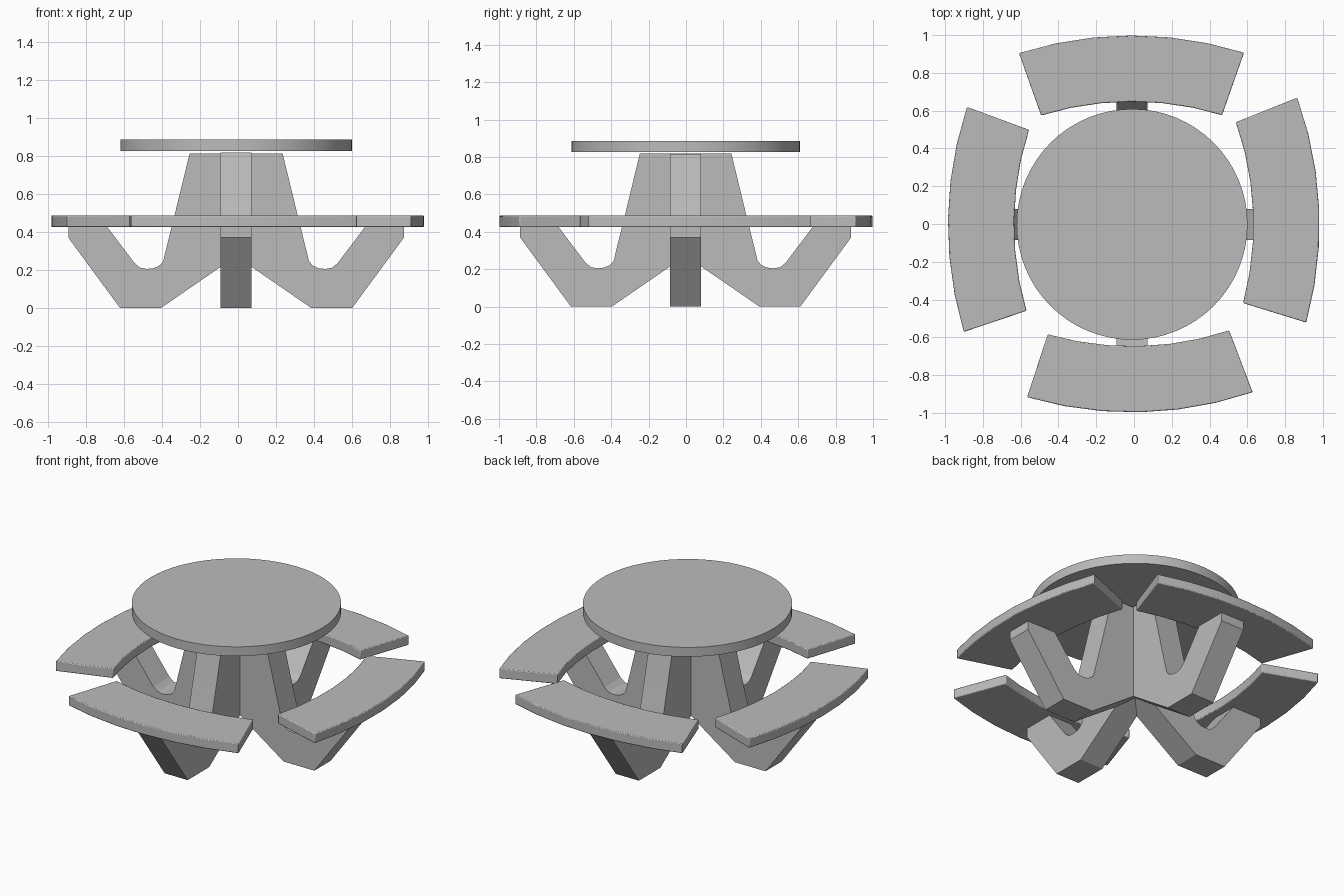
import bpy, bmesh, math
from mathutils import Matrix, Vector

if "Cube" in bpy.data.objects:
    bpy.data.objects.remove(bpy.data.objects["Cube"])

CENTRE = Vector((-0.01, -0.002, 0))

grey = bpy.data.materials.new("plain grey")
grey.use_nodes = True
grey.diffuse_color = (0.5, 0.5, 0.5, 1)
grey.node_tree.nodes["Principled BSDF"].inputs["Base Color"].default_value = (0.5, 0.5, 0.5, 1)


def extruded(name, points, direction, matrix):
    """Solid made by pushing a flat outline along a direction."""
    bm = bmesh.new()
    face = bm.faces.new([bm.verts.new(p) for p in points])
    grown = bmesh.ops.extrude_face_region(bm, geom=[face], use_keep_orig=True)
    moved = [v for v in grown["geom"] if isinstance(v, bmesh.types.BMVert)]
    bmesh.ops.translate(bm, verts=moved, vec=direction)
    bmesh.ops.recalc_face_normals(bm, faces=bm.faces)
    bm.transform(matrix)
    mesh = bpy.data.meshes.new(name)
    bm.to_mesh(mesh)
    bm.free()
    mesh.materials.append(grey)
    obj = bpy.data.objects.new(name, mesh)
    bpy.context.collection.objects.link(obj)
    return obj


def smooth(obj, angle):
    bpy.ops.object.select_all(action="DESELECT")
    obj.select_set(True)
    bpy.context.view_layer.objects.active = obj
    bpy.ops.object.shade_smooth_by_angle(angle=math.radians(angle))


# Round table top
bpy.ops.mesh.primitive_cylinder_add(vertices=64, radius=0.611, depth=0.06,
                                    location=CENTRE + Vector((0, 0, 0.857)))
table_top = bpy.context.object
table_top.name = "table_top"
table_top.data.materials.append(grey)
smooth(table_top, 30)

# Crossed frames: pedestal, feet and bench arms in one W-shaped profile
HALF = [(0.245, 0.815), (0.325, 0.487), (0.385, 0.245), (0.405, 0.222),
        (0.435, 0.209), (0.47, 0.205), (0.505, 0.211), (0.535, 0.235),
        (0.68, 0.427), (0.885, 0.427), (0.885, 0.37), (0.613, 0), (0.395, 0)]
THICK = 0.165


def frame(name, turn, rise):
    right = [(r, z + (rise if z > 0.8 else 0)) for r, z in HALF]
    outline = right + [(0, 0.272)] + [(-r, z) for r, z in reversed(right)]
    points = [(r, -THICK / 2, z) for r, z in outline]
    matrix = Matrix.Translation(CENTRE) @ Matrix.Rotation(turn, 4, "Z")
    return extruded(name, points, (0, THICK, 0), matrix)


frame("side_to_side_frame", 0, 0)
frame("front_to_back_frame", math.pi / 2, 0.003)

# Four curved benches, each with its own slight shift along its arc
OUTER, INNER, STEPS = 1.97, 1.62, 6


def bench(name, turn, reach, start, end):
    def arc(radius, a, b):
        angles = [math.radians(a + (b - a) * i / STEPS) for i in range(STEPS + 1)]
        return [(reach - OUTER + radius * math.cos(t), radius * math.sin(t), 0.425)
                for t in angles]

    points = arc(OUTER, start, end) + arc(INNER, end - 0.4, start + 0.4)
    matrix = Matrix.Translation(CENTRE) @ Matrix.Rotation(math.radians(turn), 4, "Z")
    obj = extruded(name, points, (0, 0, 0.062), matrix)
    bevel = obj.modifiers.new("soft edges", "BEVEL")
    bevel.width, bevel.segments = 0.005, 2
    bevel.limit_method, bevel.angle_limit = "ANGLE", math.radians(40)
    smooth(obj, 40)


bench("left_bench", 0, 0.992, -15.3, 19.9)
bench("back_bench", 90, 1.0, -17.5, 17.7)
bench("right_bench", 180, 0.975, -18.4, 16.8)
bench("front_bench", 270, 0.995, -16.4, 18.9)
